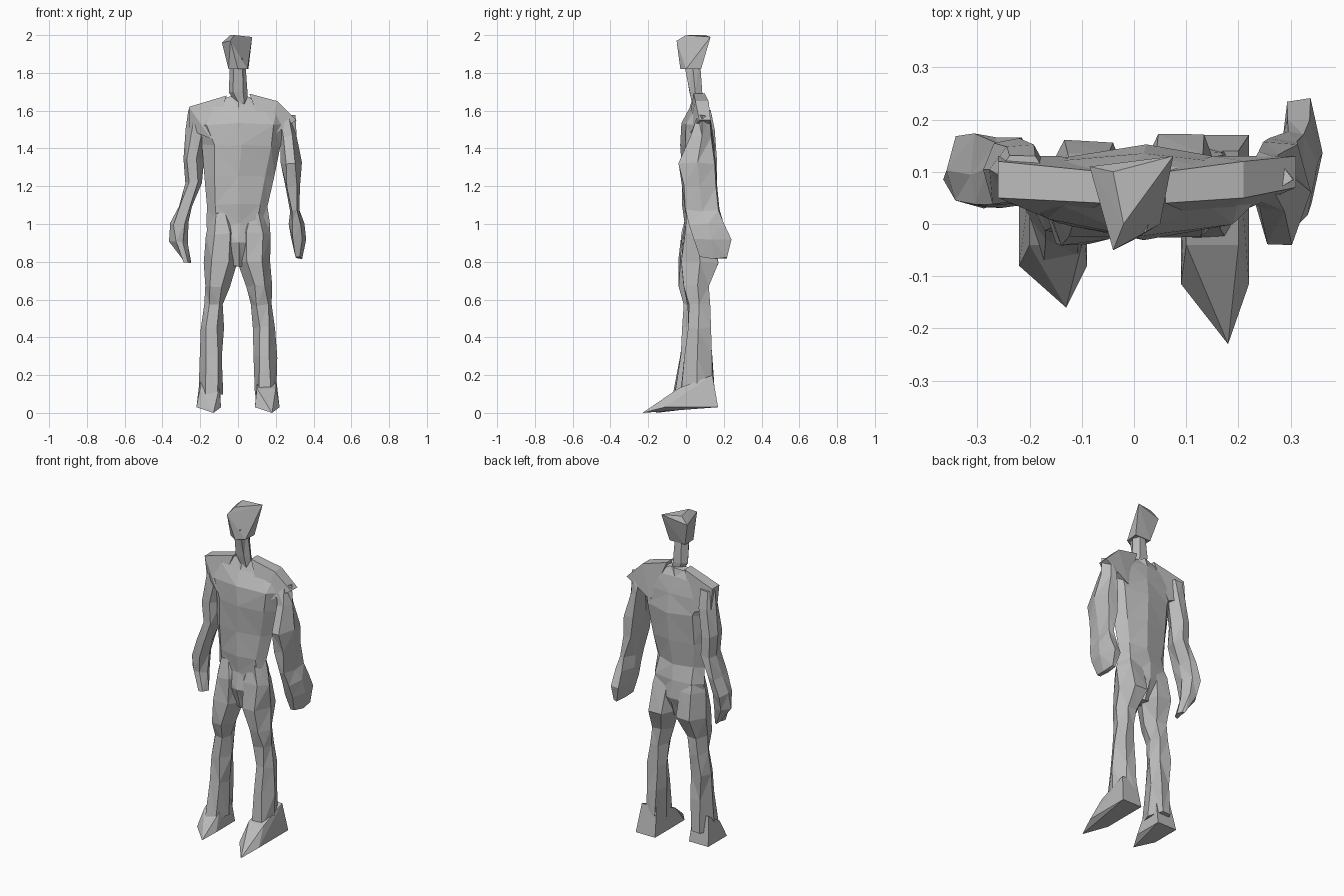
import bpy, bmesh, math, random
from mathutils import Vector

random.seed(4)
cube = bpy.data.objects.get("Cube")
if cube:
    bpy.data.objects.remove(cube, do_unlink=True)

clay = bpy.data.materials.new("clay_grey")
clay.use_nodes = True
GREY = (0.5, 0.5, 0.5, 1)
clay.diffuse_color = GREY
clay.node_tree.nodes["Principled BSDF"].inputs["Base Color"].default_value = GREY


def finish(name, bm):
    """Turn a bmesh into a flat-shaded triangulated object."""
    bmesh.ops.triangulate(bm, faces=bm.faces[:])
    bmesh.ops.recalc_face_normals(bm, faces=bm.faces[:])
    mesh = bpy.data.meshes.new(name)
    bm.to_mesh(mesh)
    bm.free()
    mesh.materials.append(clay)
    obj = bpy.data.objects.new(name, mesh)
    bpy.context.scene.collection.objects.link(obj)


def loft(name, sections, sides=6, mirror=1, lean=0, rough=0.008):
    """Skin stacked rings; a section is height, centre x and y, half width, half depth.

    Lean moves the lower rings backwards.
    """
    bm = bmesh.new()
    rings = []
    top = sections[0][0]
    for z, x, y, half_width, half_depth in sections:
        centre = Vector((x * mirror, y + lean * (top - z), z))
        ring = []
        for i in range(sides):
            angle = math.tau * i / sides
            offset = Vector((half_width * math.cos(angle),
                             half_depth * math.sin(angle), 0))
            jitter = Vector([random.uniform(-rough, rough) for axis in "xyz"])
            ring.append(bm.verts.new(centre + offset + jitter))
        rings.append(ring)
    for high, low in zip(rings, rings[1:]):
        for i in range(sides):
            j = (i + 1) % sides
            bm.faces.new((low[i], low[j], high[j], high[i]))
    bm.faces.new(rings[0])
    bm.faces.new(rings[-1])
    finish(name, bm)


def hull(name, points):
    """Wrap a few points in a faceted solid."""
    bm = bmesh.new()
    for point in points:
        bm.verts.new(point)
    bmesh.ops.convex_hull(bm, input=bm.verts[:])
    finish(name, bm)


def shoulder(name, neck, tip, outer, chest):
    """Slanted cap from the neck root over the shoulder, tucked into the chest."""
    points = []
    for (x, z), front, back in ((neck, .04, .1), (tip, .05, .12),
                                (outer, .07, .13), (chest, 0, .13)):
        points += [(x, front, z), (x, back, z)]
    hull(name, points)


def foot(name, mirror, toe_x, toe_y, heel_y):
    """Wedge from a boxy ankle down to a broad heel and a pointed toe."""
    points = [(toe_x * mirror, toe_y, 0)]
    for sole_x, ankle_x in ((.09, .1), (.22, .2)):
        points += [(sole_x * mirror, heel_y, .03), (sole_x * mirror, toe_y / 2, .03)]
        points += [(ankle_x * mirror, heel_y - .03, .2), (ankle_x * mirror, -.04, .13)]
    hull(name, points)


# Torso from neck base to crotch
loft("torso", [
    (1.67, 0, .07, .07, .03),
    (1.62, 0, .07, .2, .05),
    (1.53, .01, .06, .25, .08),
    (1.42, .02, .06, .21, .085),
    (1.25, .01, .06, .19, .08),
    (1.1, 0, .05, .16, .07),
    (1, 0, .06, .17, .075),
    (.9, 0, .06, .16, .08),
    (.78, 0, .06, .04, .04),
], sides=8)

shoulder("right_shoulder", (-.06, 1.68), (-.26, 1.62), (-.26, 1.5), (-.14, 1.45))
shoulder("left_shoulder", (.06, 1.69), (.21, 1.65), (.31, 1.55), (.15, 1.45))

# Neck and head flaring to a wedge-shaped crown
loft("neck", [
    (1.88, 0, .03, .04, .05),
    (1.7, 0, .05, .05, .04),
    (1.6, .03, .06, .02, .02),
], rough=0.004)
hull("head", [
    (-.085, .11, 1.96), (.075, .13, 1.99), (-.02, 0, 2), (-.04, -.05, 1.97),
    (-.04, .1, 2), (-.05, .08, 1.82), (.055, .08, 1.82), (.05, 0, 1.82),
    (0, -.03, 1.82), (-.05, 0, 1.82)])

# Arms from shoulder to fingertips; the left one swings back
loft("left_arm", [
    (1.57, .25, .09, .05, .04),
    (1.46, .26, .08, .045, .06),
    (1.32, .28, .06, .06, .11),
    (1.2, .285, .07, .04, .1),
    (1.07, .305, .09, .025, .1),
    (1, .31, .11, .045, .1),
    (.92, .315, .14, .04, .11),
    (.82, .32, .14, .02, .08),
])
loft("right_arm", [
    (1.6, -.21, .09, .05, .04),
    (1.5, -.22, .1, .05, .06),
    (1.34, -.24, .1, .055, .07),
    (1.22, -.24, .1, .045, .07),
    (1.1, -.28, .1, .04, .08),
    (1, -.31, .1, .05, .07),
    (.9, -.31, .09, .05, .06),
    (.8, -.27, .07, .02, .04),
])

# Legs from hip to ankle
leg = [
    (1.06, .09, .05, .05, .05),
    (.95, .09, .06, .085, .085),
    (.8, .09, .07, .085, .11),
    (.67, .115, .05, .065, .08),
    (.57, .13, .06, .055, .065),
    (.45, .14, .06, .06, .07),
    (.3, .14, .06, .06, .08),
    (.1, .145, .05, .06, .1),
]
loft("left_leg", leg, lean=.01)
loft("right_leg", leg, mirror=-1, lean=-.03)

foot("left_foot", 1, toe_x=.18, toe_y=-.23, heel_y=.17)
foot("right_foot", -1, toe_x=.13, toe_y=-.16, heel_y=.1)
